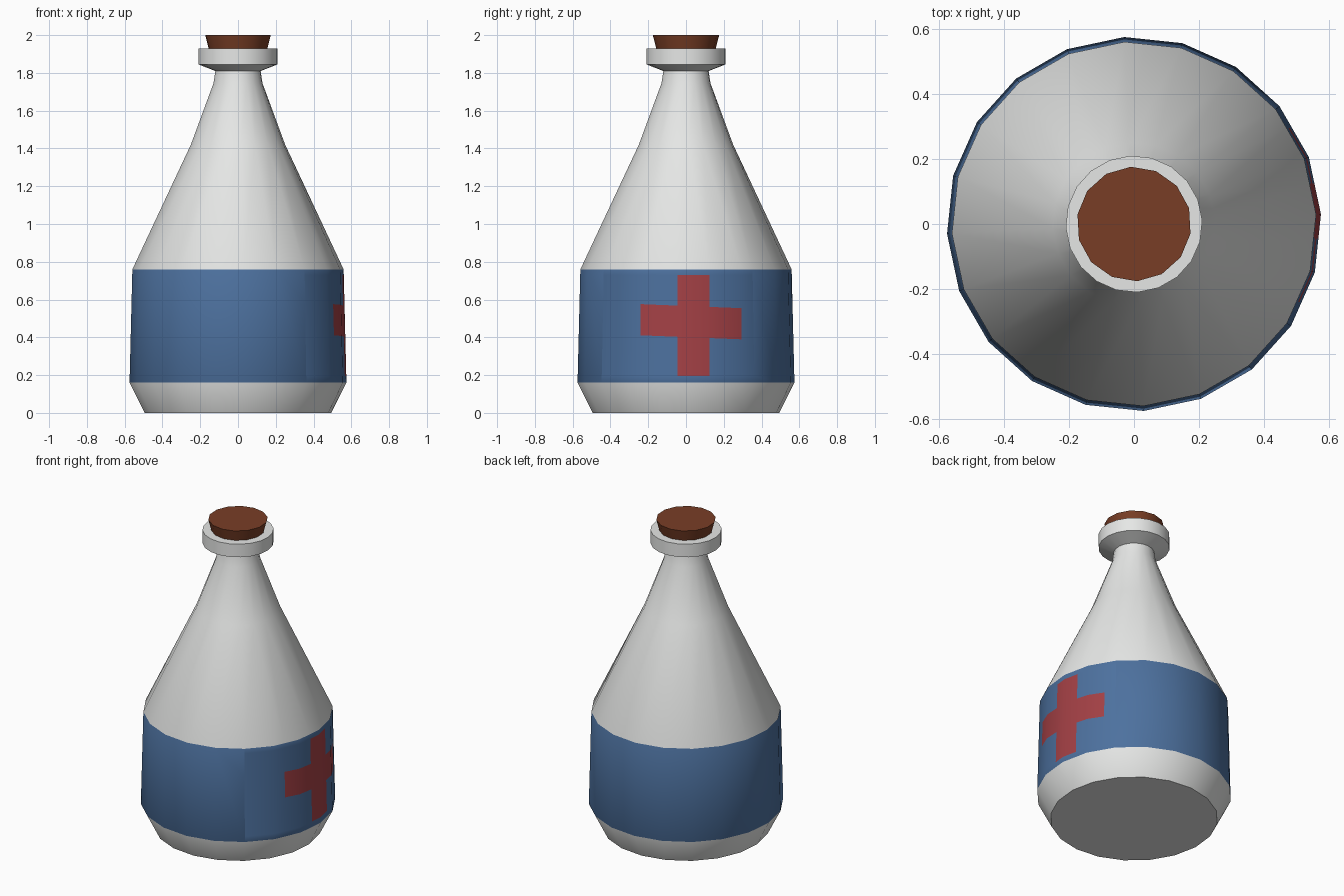
import bpy, bmesh, math
from mathutils import Vector

if "Cube" in bpy.data.objects:
    bpy.data.objects.remove(bpy.data.objects["Cube"])


def material(name, rgb):
    m = bpy.data.materials.new(name)
    m.diffuse_color = (*rgb, 1)
    m.use_nodes = True
    m.node_tree.nodes["Principled BSDF"].inputs["Base Color"].default_value = m.diffuse_color
    return m


glass = material("pale_grey", (0.79, 0.80, 0.79))
blue = material("label_blue", (0.074, 0.165, 0.345))
red = material("cross_red", (0.37, 0.052, 0.06))
brown = material("cork_brown", (0.19, 0.048, 0.019))


def lathe(profile, sides, offset):
    """Closed solid of revolution from (radius, z) points."""
    bm = bmesh.new()
    rings = []
    for r, z in profile:
        angles = [math.radians(offset) + 2 * math.pi * i / sides for i in range(sides)]
        rings.append([bm.verts.new((r * math.cos(a), r * math.sin(a), z)) for a in angles])
    for low, high in zip(rings, rings[1:]):
        for i in range(sides):
            j = (i + 1) % sides
            bm.faces.new((low[i], low[j], high[j], high[i]))
    bm.faces.new(rings[0][::-1])
    bm.faces.new(rings[-1])
    bm.normal_update()
    return bm


def finish(bm, name, mats):
    mesh = bpy.data.meshes.new(name)
    bm.to_mesh(mesh)
    bm.free()
    for m in mats:
        mesh.materials.append(m)
    ob = bpy.data.objects.new(name, mesh)
    bpy.context.collection.objects.link(ob)
    bpy.ops.object.select_all(action='DESELECT')
    ob.select_set(True)
    bpy.context.view_layer.objects.active = ob
    bpy.ops.object.shade_smooth_by_angle(angle=math.radians(30))
    return ob


# Bottle body with neck and lip
BAND_LOW, BAND_HIGH = 0.16, 0.76
bottle = lathe([(0.495, 0), (0.575, BAND_LOW), (0.56, BAND_HIGH), (0.25, 1.42),
                (0.13, 1.745), (0.12, 1.81), (0.21, 1.845), (0.21, 1.93)], 20, 3)


def on_band(f):
    return BAND_LOW < f.calc_center_median().z < BAND_HIGH


# Cut the outline of the cross into the right side of the label
Y_BAR, Y_ARM = (-0.045, 0.125), (-0.24, 0.295)
Z_BAR, Z_ARM = (0.195, 0.73), (0.40, 0.565)
TILT = 0.04
cuts = [((0, y, 0), (0, 1, 0)) for y in Y_BAR + Y_ARM]
cuts += [((0, 0, z), (0, 0, 1)) for z in Z_BAR]
cuts += [((0, 0.03, z), (0, TILT, 1)) for z in Z_ARM]
for co, no in cuts:
    faces = [f for f in bottle.faces if on_band(f) and f.normal.x > 0.7]
    geom = set(faces)
    for f in faces:
        geom.update(f.edges, f.verts)
    bmesh.ops.bisect_plane(bottle, geom=list(geom), dist=1e-5, plane_co=co,
                           plane_no=Vector(no).normalized())
    bottle.normal_update()

# Label and cross colours by position
for f in bottle.faces:
    if on_band(f):
        c = f.calc_center_median()
        zt = c.z + TILT * (c.y - 0.03)
        bar = Y_BAR[0] < c.y < Y_BAR[1] and Z_BAR[0] < c.z < Z_BAR[1]
        arm = Y_ARM[0] < c.y < Y_ARM[1] and Z_ARM[0] < zt < Z_ARM[1]
        f.material_index = 2 if c.x > 0 and (bar or arm) else 1
finish(bottle, "bottle", [glass, blue, red])

# Cork stopper
finish(lathe([(0.15, 1.90), (0.176, 2.0)], 14, 16), "cork", [brown])
